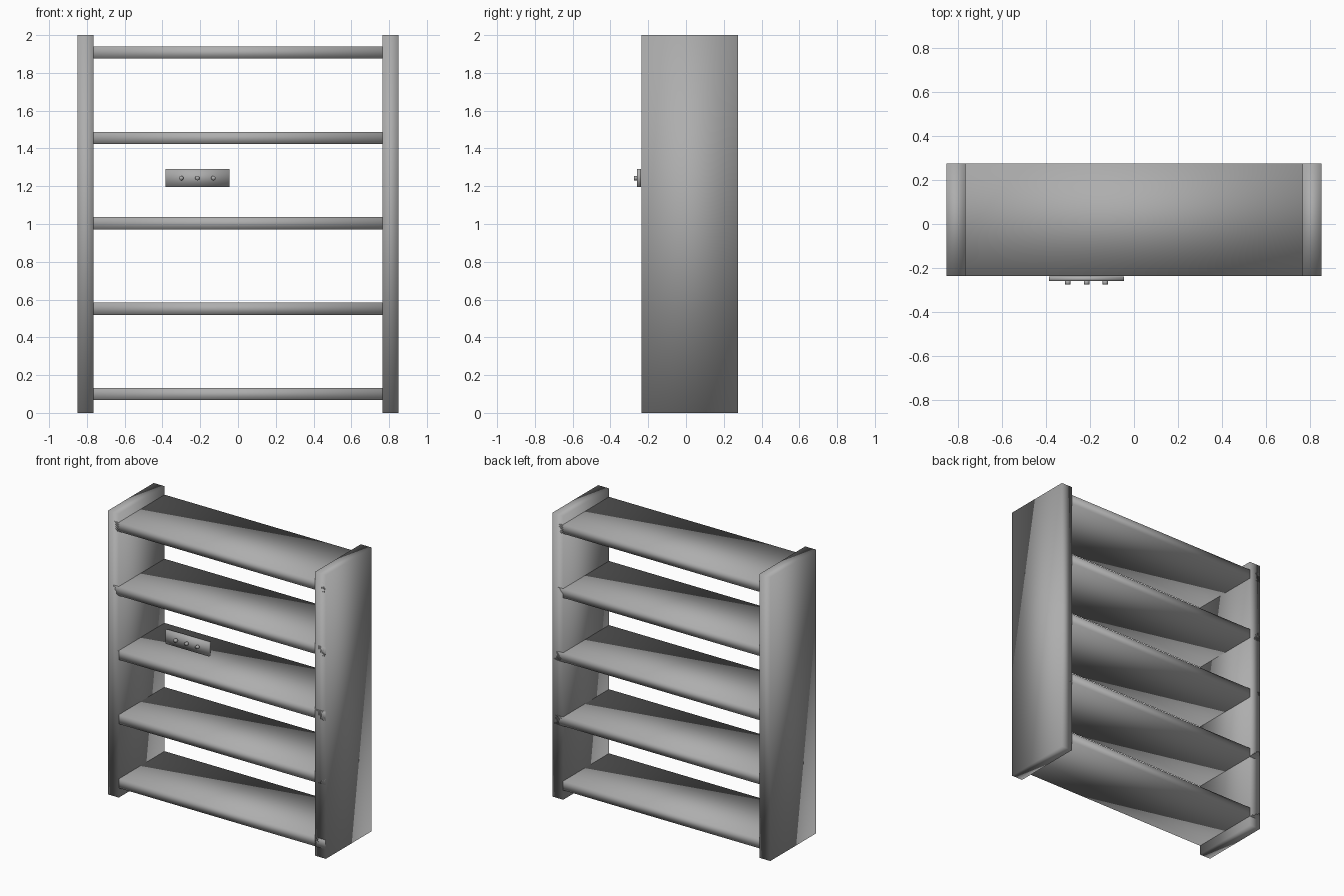
import bpy

# Remove the default cube
old = bpy.data.objects.get("Cube")
if old:
    bpy.data.objects.remove(old, do_unlink=True)

# Single grey finish
grey = bpy.data.materials.new("plain grey")
grey.use_nodes = True
colour = (0.42, 0.42, 0.42, 1)
grey.diffuse_color = colour
grey.node_tree.nodes["Principled BSDF"].inputs["Base Color"].default_value = colour


def finish(name):
    obj = bpy.context.object
    obj.name = name
    obj.data.materials.append(grey)
    bpy.ops.object.transform_apply(location=False, rotation=True, scale=True)
    bpy.ops.object.shade_smooth()
    return obj


def box(name, x, y, z):
    """Box between the (low, high) limits on each axis."""
    limits = (x, y, z)
    bpy.ops.mesh.primitive_cube_add(size=1, location=[(a + b) / 2 for a, b in limits])
    bpy.context.object.scale = [b - a for a, b in limits]
    return finish(name)


WIDTH, INNER, FRONT, BACK = 0.85, 0.765, -0.235, 0.275

# Upright side panels
box("left_side_panel", (INNER, WIDTH), (FRONT, BACK), (0, 2))
box("right_side_panel", (-WIDTH, -INNER), (FRONT, BACK), (0, 2))

# Five evenly spaced shelves, let into the side panels
for i in range(5):
    z = 0.067 + i * 0.452
    box(f"shelf_{i + 1}", (-WIDTH + 0.002, WIDTH - 0.002), (FRONT, BACK), (z, z + 0.065))

# Small front plate with three round knobs
box("control_plate", (-0.385, -0.045), (-0.259, -0.238), (1.196, 1.292))
for i in range(3):
    bpy.ops.mesh.primitive_cylinder_add(
        vertices=16, radius=0.012, depth=0.02,
        location=(-0.3 + i * 0.085, -0.265, 1.243), rotation=(1.5708, 0, 0))
    finish(f"knob_{i + 1}")
